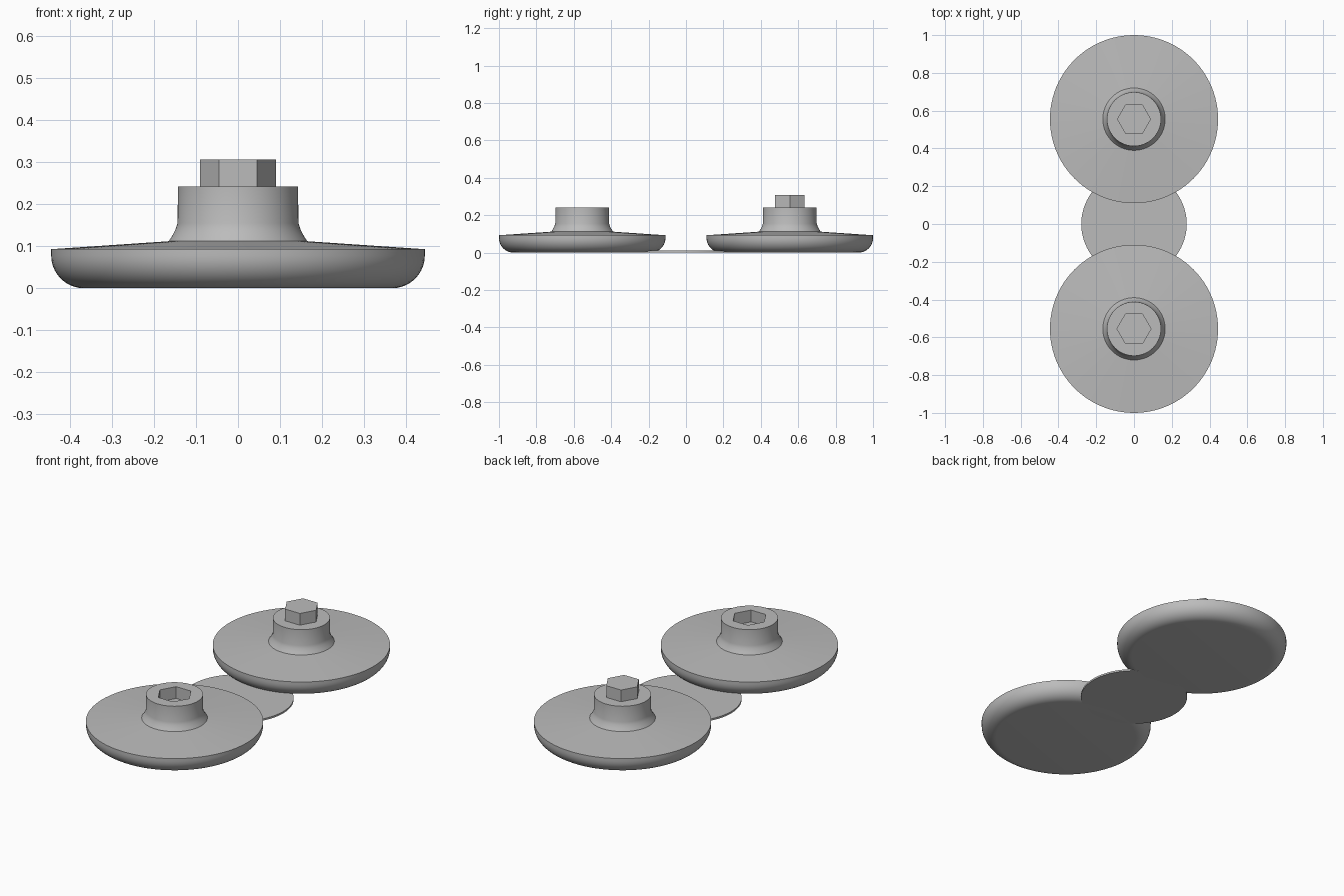
import bpy, bmesh
from math import sin, cos, pi, radians

cube = bpy.data.objects.get("Cube")
if cube:
    bpy.data.objects.remove(cube, do_unlink=True)

grey = bpy.data.materials.new("plain grey")
grey.use_nodes = True
colour = (0.5, 0.5, 0.5, 1)
grey.diffuse_color = colour
grey.node_tree.nodes["Principled BSDF"].inputs["Base Color"].default_value = colour

SPACING = 0.555     # distance of each weight from the middle
NECK_TOP = 0.242
HEX_RADIUS = 0.09
HEX_HEIGHT = 0.065


def finish(name, bm, smooth=True):
    bmesh.ops.recalc_face_normals(bm, faces=bm.faces)
    mesh = bpy.data.meshes.new(name)
    bm.to_mesh(mesh)
    bm.free()
    mesh.materials.append(grey)
    ob = bpy.data.objects.new(name, mesh)
    bpy.context.collection.objects.link(ob)
    if smooth:
        bpy.ops.object.select_all(action="DESELECT")
        ob.select_set(True)
        bpy.context.view_layer.objects.active = ob
        bpy.ops.object.shade_smooth_by_angle(angle=radians(25))
    return ob


def ring(bm, radius, z, sides, y=0):
    return [bm.verts.new((radius * cos(2 * pi * i / sides),
                          y + radius * sin(2 * pi * i / sides), z))
            for i in range(sides)]


def lathe(name, profile, sides, y=0, smooth=True, socket=False):
    """Stack rings along a profile; cap the ends or sink a hexagonal socket."""
    bm = bmesh.new()
    rings = [ring(bm, r, z, sides, y) for r, z in profile]
    for a, b in zip(rings, rings[1:]):
        for i in range(sides):
            j = (i + 1) % sides
            bm.faces.new((a[i], a[j], b[j], b[i]))
    bm.faces.new(rings[0])
    if not socket:
        bm.faces.new(rings[-1])
    else:
        rim = ring(bm, HEX_RADIUS, NECK_TOP, 6, y)
        floor = ring(bm, HEX_RADIUS, NECK_TOP - HEX_HEIGHT, 6, y)
        step = sides // 6
        for i in range(6):
            j = (i + 1) % 6
            # flat rim sector between the round edge and the hexagon side
            arc = [rings[-1][(i * step + k) % sides] for k in range(step + 1)]
            half = step // 2
            for k in range(step):
                bm.faces.new((arc[k], arc[k + 1], rim[i] if k < half else rim[j]))
            bm.faces.new((rim[i], arc[half], rim[j]))
            bm.faces.new((rim[i], rim[j], floor[j], floor[i]))
        bm.faces.new(floor)
    return finish(name, bm, smooth)


# Rounded base, gently sloped top, flared neck
ROUND = 0.078
profile = [(0.367 + ROUND * sin(t * pi / 20), ROUND - ROUND * cos(t * pi / 20))
           for t in range(11)]
profile += [(0.445, 0.093), (0.165, 0.112), (0.156, 0.126), (0.149, 0.14),
            (0.144, 0.155), (0.143, NECK_TOP)]

lathe("front_weight_with_socket", profile, 96, -SPACING, socket=True)
lathe("back_weight", profile, 96, SPACING)

# Hexagonal peg that fits the socket
lathe("hex_peg", [(HEX_RADIUS, NECK_TOP), (HEX_RADIUS, NECK_TOP + HEX_HEIGHT)],
      6, SPACING, smooth=False)

# Thin disc joining the two weights
lathe("joining_disc", [(0.279, 0), (0.279, 0.01)], 96)
